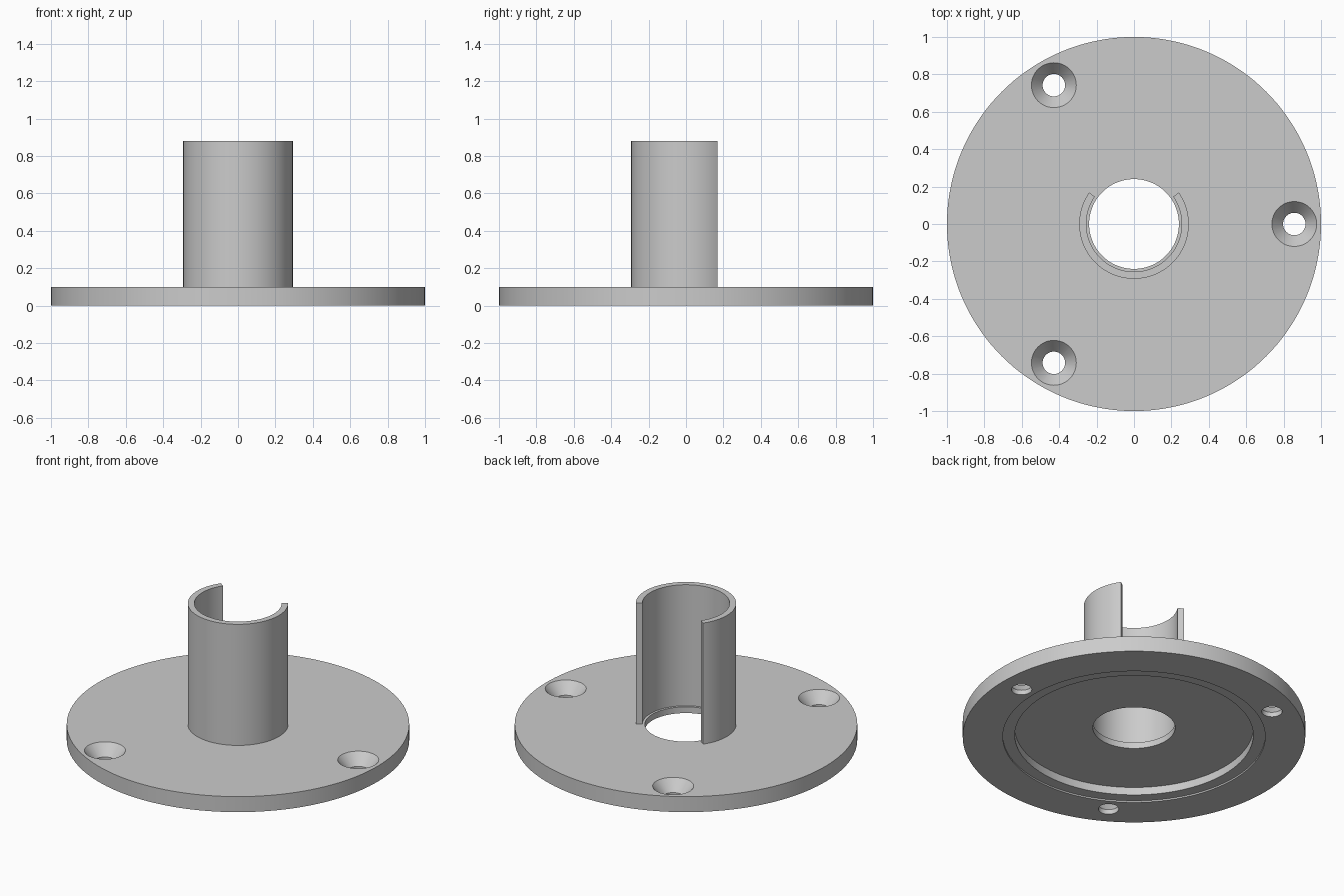
import bpy
import bmesh
from math import cos, sin, radians

if "Cube" in bpy.data.objects:
    bpy.data.objects.remove(bpy.data.objects["Cube"], do_unlink=True)

grey = bpy.data.materials.new("plain grey")
grey.use_nodes = True
colour = (0.6, 0.6, 0.6, 1)
grey.diffuse_color = colour
grey.node_tree.nodes["Principled BSDF"].inputs["Base Color"].default_value = colour


def lathe(name, profile, start=0, sweep=360, steps=144, centre=(0, 0)):
    """Turn a closed (radius, height) profile about z, capping a partial sweep."""
    bm = bmesh.new()
    full = sweep == 360
    rings = []
    for i in range(steps if full else steps + 1):
        a = radians(start + sweep * i / steps)
        rings.append([bm.verts.new((r * cos(a), r * sin(a), z)) for r, z in profile])
    n = len(profile)
    for i in range(steps):
        a, b = rings[i], rings[(i + 1) % len(rings)]
        for j in range(n):
            k = (j + 1) % n
            bm.faces.new((a[j], a[k], b[k], b[j]))
    if not full:
        bm.faces.new(rings[0])
        bm.faces.new(rings[-1])
    # Merge points lying on the axis
    bmesh.ops.remove_doubles(bm, verts=bm.verts, dist=1e-5)
    bmesh.ops.recalc_face_normals(bm, faces=bm.faces)
    mesh = bpy.data.meshes.new(name)
    bm.to_mesh(mesh)
    bm.free()
    mesh.materials.append(grey)
    obj = bpy.data.objects.new(name, mesh)
    obj.location = (*centre, 0)
    bpy.context.collection.objects.link(obj)
    return obj


def activate(obj):
    bpy.ops.object.select_all(action='DESELECT')
    obj.select_set(True)
    bpy.context.view_layer.objects.active = obj


# Round base plate with a stepped recess underneath and a centre hole
plate = lathe("base_plate", [(0.24, 0.06), (0.24, 0.1), (1, 0.1), (1, 0),
                             (0.766, 0), (0.766, 0.01), (0.696, 0.01), (0.696, 0.06)])

# Three countersunk screw holes
sink = [(0, -0.1), (0.06, -0.1), (0.06, 0.03), (0.12, 0.1), (0.12, 0.2), (0, 0.2)]
for i in range(3):
    a = radians(120 * i)
    cutter = lathe("screw_hole_cutter", sink, steps=48,
                   centre=(0.857 * cos(a), 0.857 * sin(a)))
    cutter.hide_render = True
    activate(plate)
    cut = plate.modifiers.new("screw_hole", 'BOOLEAN')
    cut.operation = 'DIFFERENCE'
    cut.solver = 'EXACT'
    cut.object = cutter
    bpy.ops.object.modifier_apply(modifier=cut.name)
    bpy.data.objects.remove(cutter, do_unlink=True)

# Upright sleeve, open at the back
sleeve = lathe("open_sleeve", [(0.255, 0.1), (0.293, 0.1), (0.293, 0.88), (0.255, 0.88)],
               start=145, sweep=250, steps=96)

for obj in (plate, sleeve):
    activate(obj)
    bpy.ops.object.shade_smooth_by_angle(angle=radians(25))
